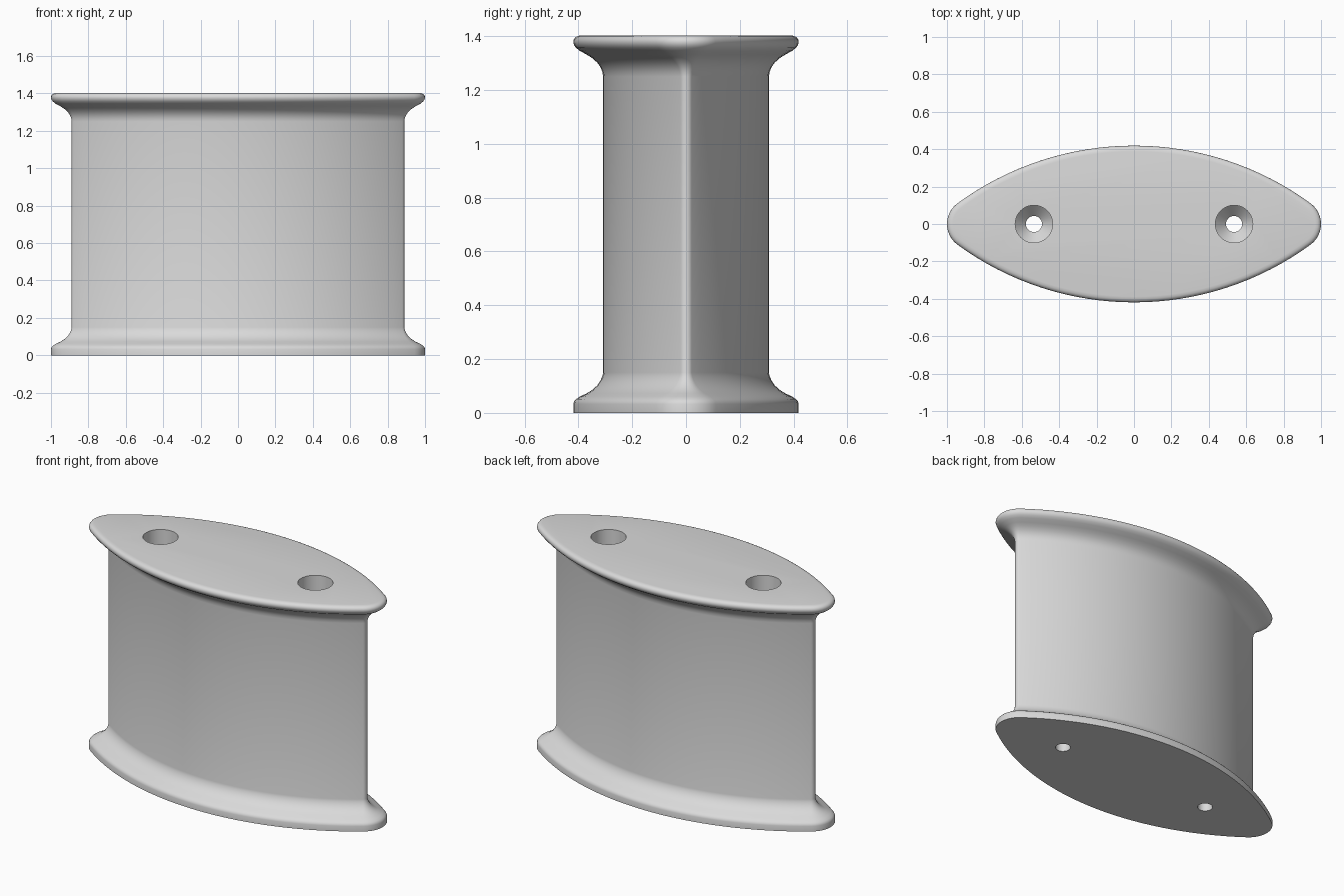
import bpy, bmesh, math

if "Cube" in bpy.data.objects:
    bpy.data.objects.remove(bpy.data.objects["Cube"])

grey = bpy.data.materials.new("light_grey")
grey.diffuse_color = (0.7, 0.7, 0.7, 1)
grey.use_nodes = True
grey.node_tree.nodes["Principled BSDF"].inputs["Base Color"].default_value = grey.diffuse_color


def loft(name, rings):
    """Closed solid skinned through a stack of matching rings."""
    bm = bmesh.new()
    loops = [[bm.verts.new(p) for p in ring] for ring in rings]
    n = len(loops[0])
    for a, b in zip(loops, loops[1:]):
        for i in range(n):
            j = (i + 1) % n
            bm.faces.new((a[i], a[j], b[j], b[i]))
    bm.faces.new(loops[0][::-1])
    bm.faces.new(loops[-1])
    bmesh.ops.recalc_face_normals(bm, faces=bm.faces[:])
    me = bpy.data.meshes.new(name)
    bm.to_mesh(me)
    bm.free()
    me.materials.append(grey)
    ob = bpy.data.objects.new(name, me)
    bpy.context.collection.objects.link(ob)
    return ob


# Pointed lens outline, offset outward by d with rounded tips
L, W = 0.863, 0.282
R = (L * L + W * W) / (2 * W)
half = math.asin(L / R)


def lens(d, z, side=32, tip=12):
    pts = []
    for s in (1, -1):
        for i in range(side):           # long side arc
            a = half - 2 * half * i / side
            pts.append((s * (R + d) * math.sin(a), s * ((R + d) * math.cos(a) - (R - W)), z))
        for i in range(tip):            # rounded tip
            a = math.pi / 2 + half + (math.pi - 2 * half) * i / tip
            pts.append((s * (-L + d * math.cos(a)), s * d * math.sin(a), z))
    return pts


# Flared profile: (offset, height) from base to top
profile = [(0.137, 0), (0.137, 0.033), (0.134, 0.043), (0.127, 0.051), (0.112, 0.061),
           (0.086, 0.073), (0.066, 0.086), (0.048, 0.102), (0.036, 0.120), (0.029, 0.136),
           (0.026, 0.15), (0.026, 1.25), (0.029, 1.268), (0.036, 1.285), (0.048, 1.302),
           (0.066, 1.318), (0.086, 1.331), (0.112, 1.345), (0.127, 1.357), (0.134, 1.367),
           (0.137, 1.378), (0.135, 1.388), (0.129, 1.396), (0.119, 1.401), (0.106, 1.403)]
body = loft("flared_spacer_body", [lens(d, z) for d, z in profile])

# Two stepped screw holes: wide bore, conical seat, narrow through hole
bore = [(0.043, -0.1), (0.043, 0.3), (0.1, 0.36), (0.1, 1.5)]
for x in (-0.535, 0.535):
    cutter = loft("screw_hole_cutter", [
        [(x + r * math.cos(math.tau * i / 48), r * math.sin(math.tau * i / 48), z) for i in range(48)]
        for r, z in bore])
    cutter.hide_render = True
    bpy.context.view_layer.objects.active = body
    mod = body.modifiers.new("screw_hole", 'BOOLEAN')
    mod.operation = 'DIFFERENCE'
    mod.solver = 'EXACT'
    mod.object = cutter
    bpy.ops.object.modifier_apply(modifier=mod.name)
    bpy.data.objects.remove(cutter)

# Smooth shading with crisp hole and base edges
bpy.ops.object.select_all(action='DESELECT')
body.select_set(True)
bpy.context.view_layer.objects.active = body
bpy.ops.object.shade_smooth_by_angle(angle=math.radians(30))
